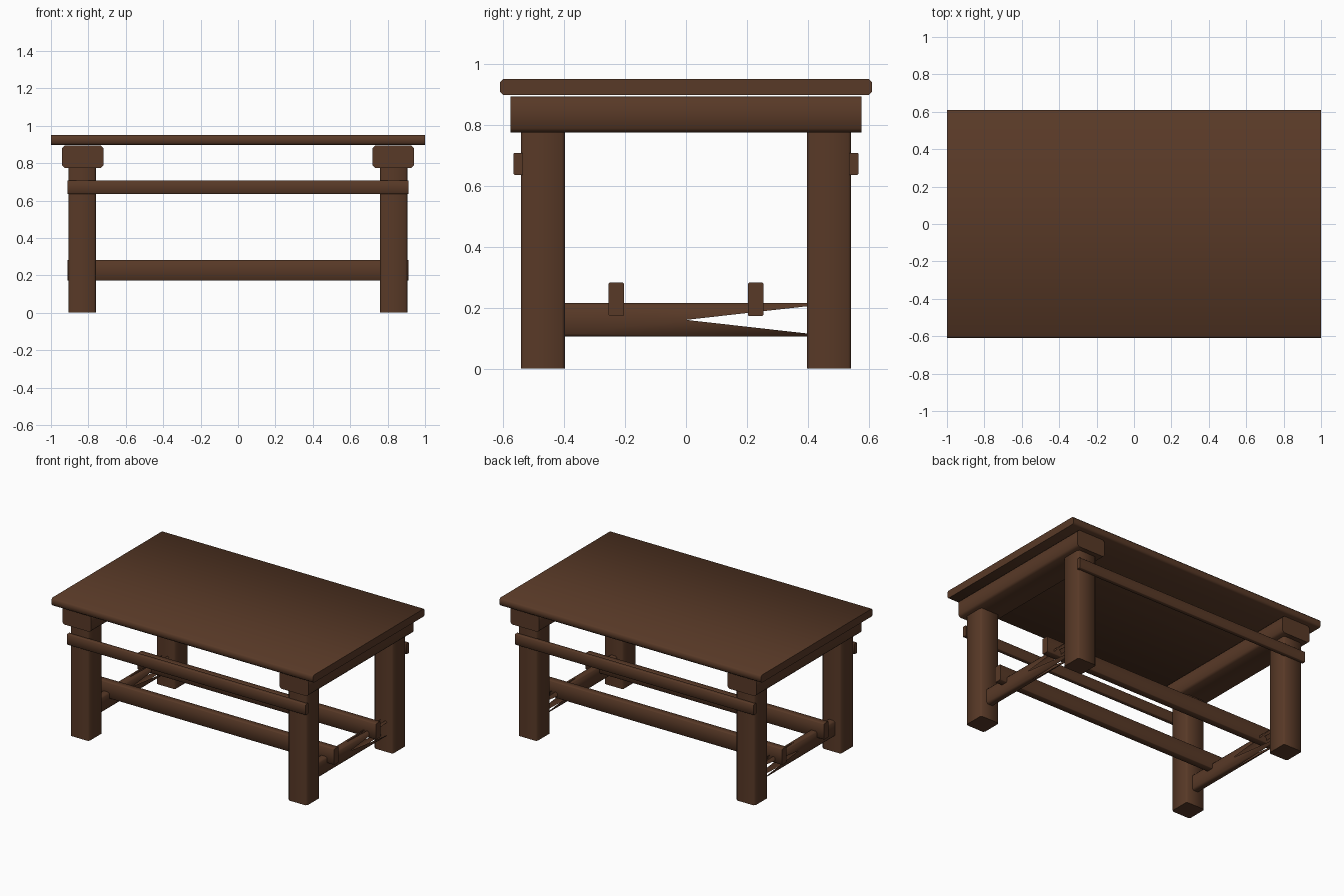
import bpy, bmesh, math
from mathutils import Vector

if "Cube" in bpy.data.objects:
    bpy.data.objects.remove(bpy.data.objects["Cube"])

wood = bpy.data.materials.new("dark brown wood")
wood.diffuse_color = (0.098, 0.041, 0.02, 1)
wood.use_nodes = True
wood.node_tree.nodes["Principled BSDF"].inputs["Base Color"].default_value = wood.diffuse_color


def finish(bm, name):
    bmesh.ops.recalc_face_normals(bm, faces=bm.faces[:])
    me = bpy.data.meshes.new(name)
    bm.to_mesh(me)
    bm.free()
    me.materials.append(wood)
    ob = bpy.data.objects.new(name, me)
    bpy.context.collection.objects.link(ob)
    bpy.ops.object.select_all(action='DESELECT')
    ob.select_set(True)
    bpy.context.view_layer.objects.active = ob
    bpy.ops.object.shade_smooth_by_angle(angle=math.radians(50))
    return ob


def beam(name, lo, hi, axis, chamfer, notched=False):
    """Beam along an axis with chamfered long edges; notched leaves a V gap in each long side."""
    lo, hi = Vector(lo), Vector(hi)
    u, v = (axis + 1) % 3, (axis + 2) % 3
    c = chamfer
    ring = [(lo[u] + c, lo[v]), (hi[u] - c, lo[v]), (hi[u], lo[v] + c), (hi[u], hi[v] - c),
            (hi[u] - c, hi[v]), (lo[u] + c, hi[v]), (lo[u], hi[v] - c), (lo[u], lo[v] + c)]
    bm = bmesh.new()

    def loop(at):
        out = []
        for a, b in ring:
            p = Vector()
            p[axis], p[u], p[v] = at, a, b
            out.append(bm.verts.new(p))
        return out
    near, far = loop(lo[axis]), loop(hi[axis])
    for i in range(8):
        j = (i + 1) % 8
        if notched and i % 2 == 0:
            quad = (near[i], near[j], far[j], far[i])
            mid = bm.verts.new(sum((w.co for w in quad), Vector()) / 4)
            for tri in ((near[i], near[j], mid), (near[j], far[j], mid), (far[i], near[i], mid)):
                bm.faces.new(tri)
        else:
            bm.faces.new((near[i], near[j], far[j], far[i]))
    bm.faces.new(near[::-1])
    if not notched:
        bm.faces.new(far)
    return finish(bm, name)


def span(s, a, b):
    return (a, b) if s > 0 else (-b, -a)


# Table top
beam("table_top", (-1, -0.61, 0.897), (1, 0.61, 0.95), 0, 0.011)

for sx, xn in ((-1, "left"), (1, "right")):
    # Heavy cross beam under the top
    x0, x1 = span(sx, 0.72, 0.94)
    beam(f"{xn}_cross_beam", (x0, -0.575, 0.775), (x1, 0.575, 0.893), 1, 0.013)
    # Low split stretcher between the legs
    x0, x1 = span(sx, 0.805, 0.86)
    beam(f"{xn}_stretcher", (x0, -0.4, 0.105), (x1, 0.4, 0.215), 1, 0.01, True)
    # Legs
    x0, x1 = span(sx, 0.76, 0.905)
    for sy, yn in ((-1, "front"), (1, "back")):
        y0, y1 = span(sy, 0.397, 0.542)
        beam(f"{yn}_{xn}_leg", (x0, y0, 0), (x1, y1, 0.776), 2, 0.01)

for sy, yn in ((-1, "front"), (1, "back")):
    # Upper rail fixed outside the legs
    y0, y1 = span(sy, 0.535, 0.565)
    beam(f"{yn}_upper_rail", (-0.912, y0, 0.635), (0.912, y1, 0.708), 0, 0.003)
    # Lower rail resting on the stretchers
    y0, y1 = span(sy, 0.203, 0.254)
    beam(f"{yn}_lower_rail", (-0.912, y0, 0.172), (0.912, y1, 0.282), 0, 0.004)
